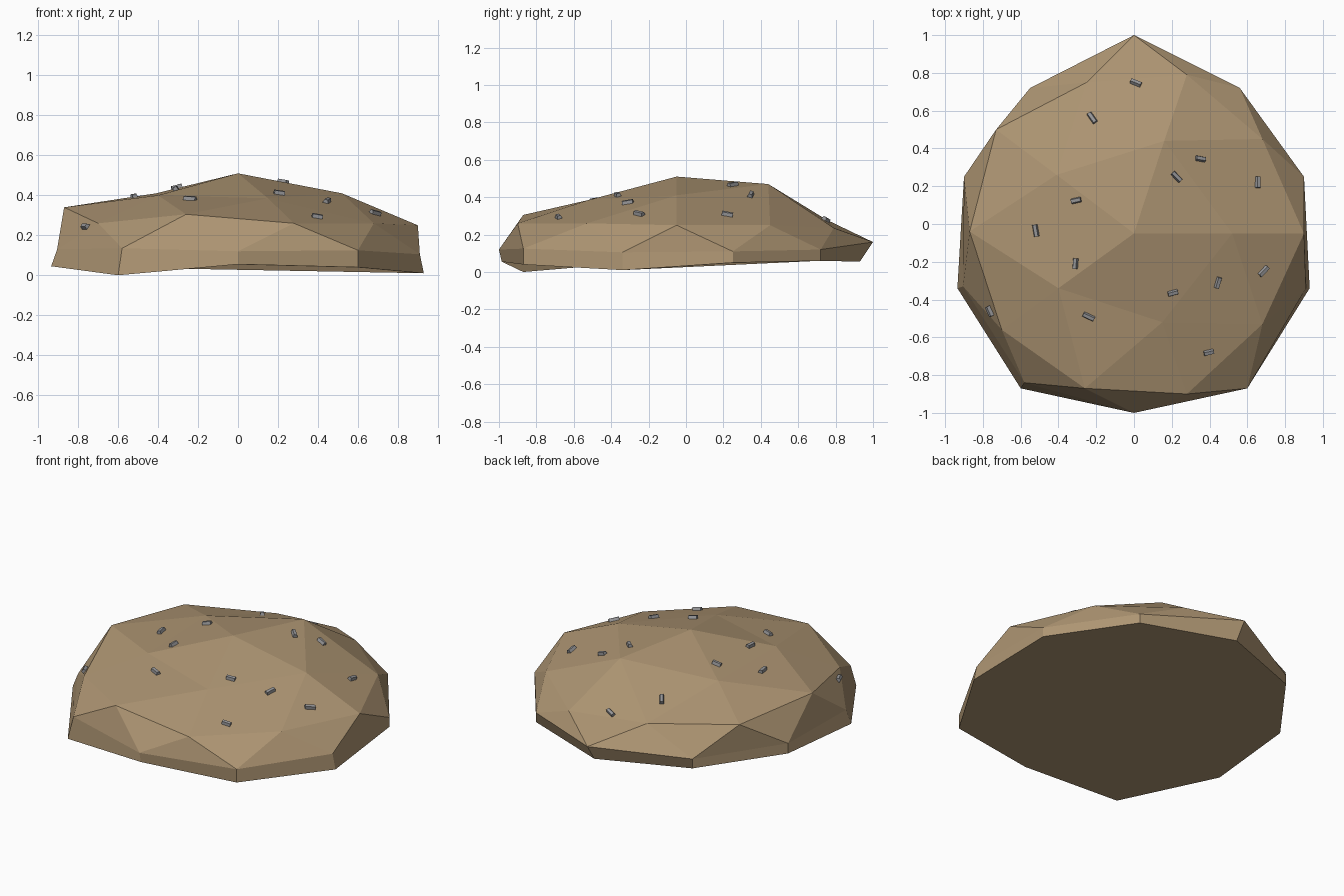
import bpy, bmesh, math
from mathutils import Vector, Matrix
from mathutils.bvhtree import BVHTree

if "Cube" in bpy.data.objects:
    bpy.data.objects.remove(bpy.data.objects["Cube"])


def material(name, rgb):
    m = bpy.data.materials.new(name)
    m.diffuse_color = (*rgb, 1)
    m.use_nodes = True
    m.node_tree.nodes["Principled BSDF"].inputs["Base Color"].default_value = m.diffuse_color
    return m


def make_object(name, bm, mat):
    mesh = bpy.data.meshes.new(name)
    bm.to_mesh(mesh)
    mesh.materials.append(mat)
    ob = bpy.data.objects.new(name, mesh)
    bpy.context.collection.objects.link(ob)
    return ob


soil = material("soil", (0.42, 0.30, 0.17))
stone = material("stone", (0.30, 0.30, 0.31))

# Irregular dome points: crown, upper ring, shoulder ring
DOME = [(0, -.05, .51),
        (.15, -.52, .385), (-.4, -.34, .40), (-.41, .26, .41), (.16, .44, .47), (.52, -.05, .41),
        (.28, -.9, .26), (-.26, -.87, .305), (-.7, -.56, .26), (-.87, -.04, .34), (-.73, .5, .305),
        (-.25, .75, .28), (.28, .79, .235), (.68, .45, .25), (.9, -.05, .25), (.68, -.53, .26)]
# Rim points: x, y, top height
RIM = [(0, -1, .12), (.6, -.87, .125), (.91, -.34, .105), (.9, .25, .11), (.56, .72, .12),
       (0, 1, .16), (-.55, .72, .12), (-.9, .25, .135), (-.905, -.33, .13), (-.58, -.84, .135)]
# Foot of each rim point
FOOT = [(0, -.985, .055), (.6, -.87, .04), (.93, -.34, .01), (.9, .25, .05), (.56, .72, .06),
        (0, .93, .055), (-.55, .72, .06), (-.9, .25, .07), (-.935, -.34, .045), (-.6, -.87, 0)]

# Mound: upper half of an icosphere, pulled to the irregular points
bm = bmesh.new()
bmesh.ops.create_icosphere(bm, subdivisions=2, radius=1)
bmesh.ops.delete(bm, geom=[v for v in bm.verts if v.co.z < -.1], context='VERTS')
rim_foot = {}
targets = [Vector(p) for p in DOME + RIM]
for v in bm.verts:
    pool = targets[16:] if v.co.z < .1 else targets[:16]
    v.co = min(pool, key=lambda p: (p.xy - v.co.xy).length)

# Low side wall and closed underside
edges = [e for e in bm.edges if e.is_boundary]
wall = bmesh.ops.extrude_edge_only(bm, edges=edges)["geom"]
for v in [g for g in wall if isinstance(g, bmesh.types.BMVert)]:
    i = min(range(10), key=lambda k: (Vector(RIM[k]) - v.co).length)
    v.co = FOOT[i]
bmesh.ops.contextual_create(bm, geom=[e for e in bm.edges if e.is_boundary])
bmesh.ops.recalc_face_normals(bm, faces=bm.faces)
make_object("mound", bm, soil)
surface = BVHTree.FromBMesh(bm)

# Small stone chips lying on the surface: x, y, heading in degrees
CHIPS = [(.01, .745, -25), (-.22, .56, -55), (.35, .345, -8), (.225, .25, -45), (.655, .22, 87),
         (-.305, .125, 12), (-.52, -.035, -80), (-.31, -.21, 85), (-.76, -.46, -65),
         (-.24, -.49, -25), (.205, -.365, 14), (.445, -.31, 75), (.685, -.25, 45), (.395, -.68, 12)]
for n, (x, y, deg) in enumerate(CHIPS):
    hit, normal, _, _ = surface.ray_cast(Vector((x, y, 2)), Vector((0, 0, -1)))
    chip = bmesh.new()
    size = 1 + .1 * math.sin(n * 2.3)
    bmesh.ops.create_cube(chip, size=1, matrix=Matrix.Diagonal((.058 * size, .032, .024, 1)))
    for v in chip.verts:
        if v.co.z > 0:
            v.co.y *= .55
    chip.transform(Matrix.Translation(hit + normal * .006)
                   @ Vector((0, 0, 1)).rotation_difference(normal).to_matrix().to_4x4()
                   @ Matrix.Rotation(math.radians(deg), 4, 'Z'))
    make_object(f"stone_chip_{n + 1}", chip, stone)
    chip.free()
bm.free()
